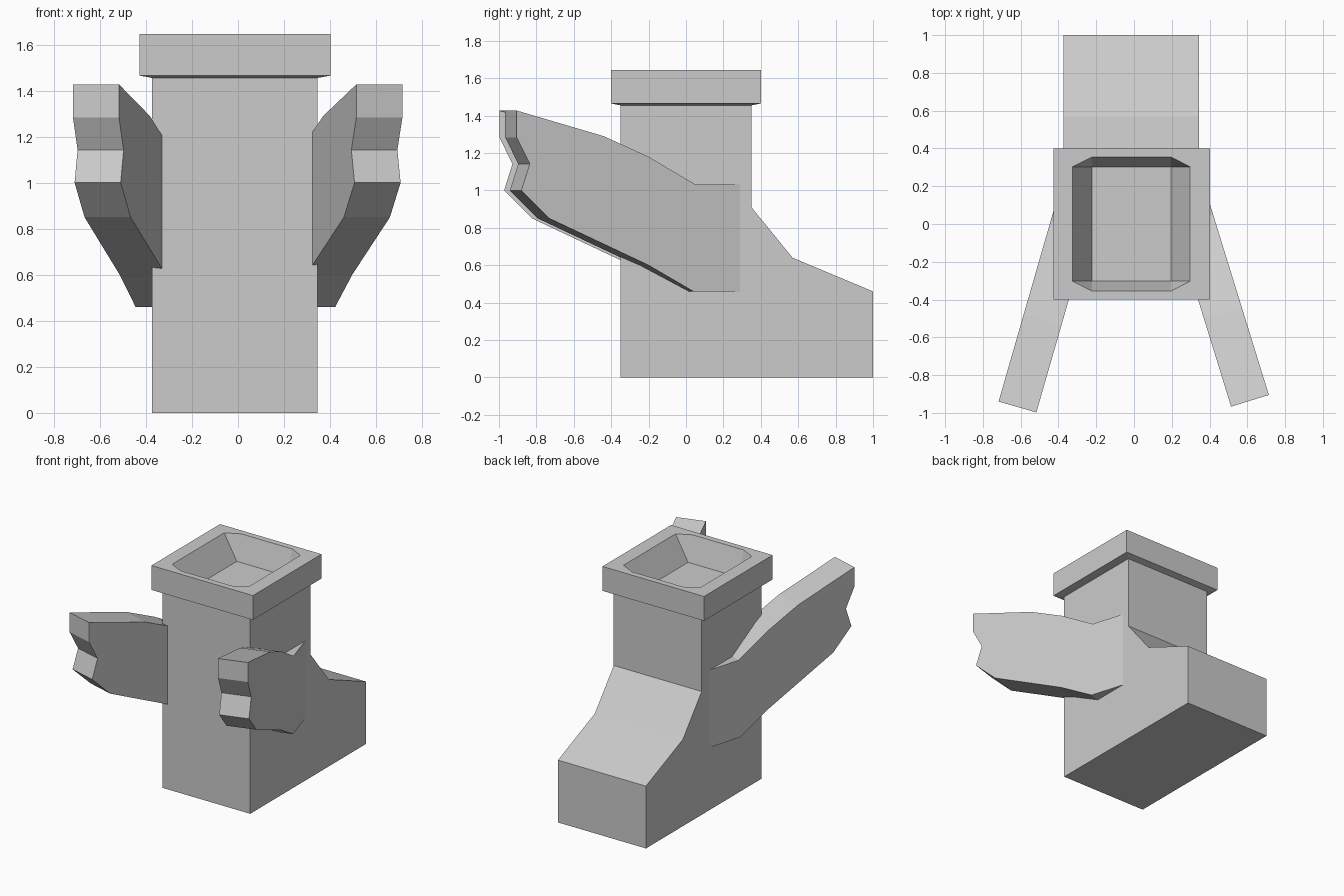
import bpy
import bmesh
from mathutils import Vector

cube = bpy.data.objects.get("Cube")
if cube:
    bpy.data.objects.remove(cube, do_unlink=True)

grey = bpy.data.materials.new("plain_grey")
grey.use_nodes = True
COLOR = (0.6, 0.6, 0.6, 1)
grey.diffuse_color = COLOR
grey.node_tree.nodes["Principled BSDF"].inputs["Base Color"].default_value = COLOR


def finish(name, bm):
    bmesh.ops.recalc_face_normals(bm, faces=bm.faces)
    mesh = bpy.data.meshes.new(name)
    bm.to_mesh(mesh)
    bm.free()
    mesh.materials.append(grey)
    obj = bpy.data.objects.new(name, mesh)
    bpy.context.collection.objects.link(obj)
    return obj


def slab(name, profile, place, thickness):
    """Extrude a side profile of (y, z) points along a thickness vector."""
    bm = bmesh.new()
    face = bm.faces.new([bm.verts.new(place(y, z)) for y, z in profile])
    new = bmesh.ops.extrude_face_region(bm, geom=[face])["geom"]
    moved = [v for v in new if isinstance(v, bmesh.types.BMVert)]
    bmesh.ops.translate(bm, verts=moved, vec=thickness)
    return finish(name, bm)


# Trunk with the sloping foot behind it
X0, X1 = -0.373, 0.345
trunk = [(-0.35, 0), (1, 0), (1, 0.46), (0.57, 0.64), (0.35, 0.91),
         (0.35, 1.456), (-0.35, 1.456)]
slab("trunk", trunk, lambda y, z: (X0, y, z), Vector((X1 - X0, 0, 0)))

# Arms: notched front end, narrowing towards the trunk
arm = [(-0.905, 1.427), (-0.905, 1.283), (-0.835, 1.142), (-0.88, 1.0),
       (-0.73, 0.85), (-0.2, 0.6), (0.04, 0.46), (0.33, 0.46),
       (0.33, 1.032), (0.05, 1.032), (-0.2, 1.18), (-0.44, 1.29)]
for name, side, tip, shift, slope in (("left_arm", 1, 0.714, 0, 0.309),
                                      ("right_arm", -1, 0.717, -0.035, 0.288)):
    slab(name, arm,
         lambda y, z: (side * (tip - slope * (y + 0.905)), y + shift, z),
         Vector((-side * 0.2, -0.2 * slope, 0)))

# Square collar on top with a sunken basin
bm = bmesh.new()


def ring(x0, x1, y, z):
    return [bm.verts.new(p) for p in
            ((x0, -y, z), (x1, -y, z), (x1, y, z), (x0, y, z))]


under = ring(X0, X1, 0.35, 1.455)
low = ring(-0.427, 0.402, 0.4, 1.465)
top = ring(-0.427, 0.402, 0.4, 1.645)
floor = ring(-0.222, 0.195, 0.303, 1.462)
# Basin mouth: two points per corner, one on each adjoining side
mouth_x = ring(-0.325, 0.297, 0.303, 1.645)
mouth_y = ring(-0.222, 0.195, 0.355, 1.645)
bm.faces.new(under)
bm.faces.new(floor)
for i in range(4):
    j = (i + 1) % 4
    bm.faces.new((under[i], under[j], low[j], low[i]))
    bm.faces.new((low[i], low[j], top[j], top[i]))
    mouth = mouth_x if i % 2 else mouth_y
    bm.faces.new((top[i], top[j], mouth[j], mouth[i]))
    bm.faces.new((mouth[i], mouth[j], floor[j], floor[i]))
    bm.faces.new((top[i], mouth_x[i], mouth_y[i]))
    bm.faces.new((floor[i], mouth_x[i], mouth_y[i]))
finish("collar", bm)
